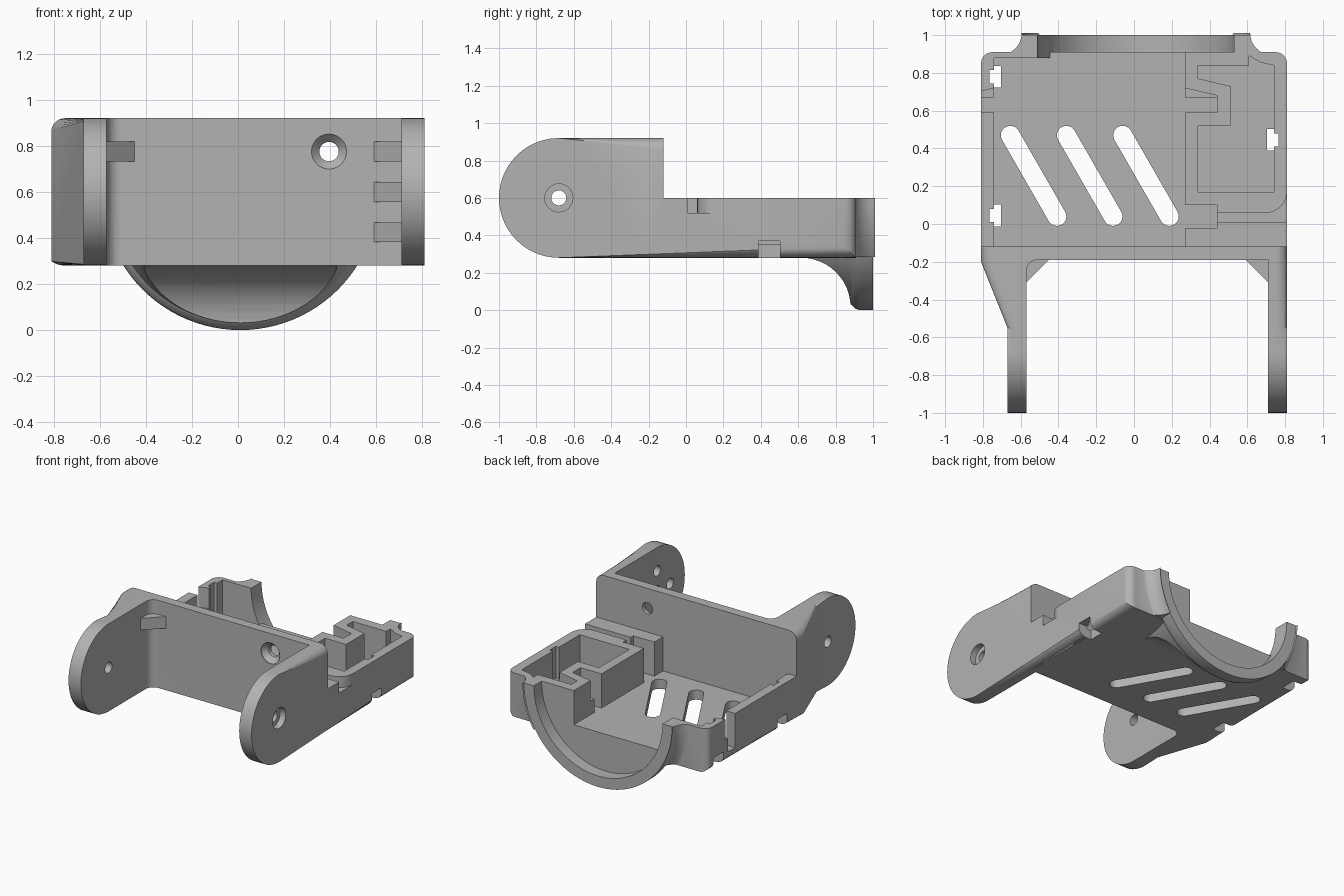
import bpy, bmesh
from math import sin, cos, pi, radians, atan2
from mathutils import Vector

old = bpy.data.objects.get("Cube")
if old:
    bpy.data.objects.remove(old, do_unlink=True)

grey = bpy.data.materials.new("mid_grey")
grey.use_nodes = True
tone = (0.45, 0.45, 0.45, 1)
grey.diffuse_color = tone
grey.node_tree.nodes["Principled BSDF"].inputs["Base Color"].default_value = tone


def finish(bm, name):
    bmesh.ops.recalc_face_normals(bm, faces=bm.faces)
    mesh = bpy.data.meshes.new(name)
    bm.to_mesh(mesh)
    bm.free()
    mesh.materials.append(grey)
    obj = bpy.data.objects.new(name, mesh)
    bpy.context.collection.objects.link(obj)
    return obj


def arc(cx, cy, r, a, b, n=12):
    angles = [radians(a + (b - a) * i / n) for i in range(n + 1)]
    return [(cx + r * cos(t), cy + r * sin(t)) for t in angles]


def prism_mesh(points, axis, lo, hi):
    """Extrude an (x, y) outline along z, or a (y, z) outline along x."""
    bm = bmesh.new()
    place = (lambda a, b, t: (a, b, t)) if axis == "z" else (lambda a, b, t: (t, a, b))
    ends = [[bm.verts.new(place(a, b, t)) for a, b in points] for t in (lo, hi)]
    for ring in ends:
        bm.faces.new(ring)
    for i in range(len(points)):
        j = (i + 1) % len(points)
        bm.faces.new((ends[0][i], ends[0][j], ends[1][j], ends[1][i]))
    return bm


def prism(name, points, lo, hi, axis="z"):
    return finish(prism_mesh(points, axis, lo, hi), name)


def box(name, x0, x1, y0, y1, z0, z1):
    return prism(name, [(x0, y0), (x1, y0), (x1, y1), (x0, y1)], z0, z1)


def lathe(name, profile, centre, axis="y", n=32, clips=()):
    """Turn (radius, position) pairs about the x or y axis, then trim by planes."""
    bm = bmesh.new()
    rings = []
    for r, t in profile:
        ring = []
        for k in range(n):
            p, q = centre[0] + r * cos(2 * pi * k / n), centre[1] + r * sin(2 * pi * k / n)
            ring.append(bm.verts.new((p, t, q) if axis == "y" else (t, p, q)))
        rings.append(ring)
    for a, b in zip(rings, rings[1:]):
        for k in range(n):
            m = (k + 1) % n
            bm.faces.new((a[k], a[m], b[m], b[k]))
    bm.faces.new(rings[0])
    bm.faces.new(rings[-1])
    for point, normal in clips:
        geom = bm.verts[:] + bm.edges[:] + bm.faces[:]
        bmesh.ops.bisect_plane(bm, geom=geom, plane_co=point, plane_no=normal, clear_outer=True)
        bmesh.ops.holes_fill(bm, edges=[e for e in bm.edges if e.is_boundary])
    return finish(bm, name)


def combine(target, tool, operation):
    mod = target.modifiers.new("combine", "BOOLEAN")
    mod.object, mod.operation, mod.solver = tool, operation, "EXACT"
    bpy.context.view_layer.objects.active = target
    bpy.ops.object.modifier_apply(modifier=mod.name)
    bpy.data.objects.remove(tool, do_unlink=True)


def cut(tool):
    combine(bracket, tool, "DIFFERENCE")


def add(tool):
    combine(bracket, tool, "UNION")


# Outer block: round-ended side profile, rounded along its outer edges
side = [(-0.12, 0.6), (-0.12, 0.92)] + arc(-0.68, 0.6, 0.32, 90, 270, 28)
side += [(0.91, 0.28), (0.91, 0.6)]
bm = prism_mesh(side, "x", -0.81, 0.81)


def is_outer_edge(e):
    a, b = (v.co for v in e.verts)
    if abs(a.x - b.x) > 0.1:
        return False
    mid = (a + b) / 2
    step = abs(mid.y + 0.12) < 0.01 or abs(mid.z - 0.6) < 0.001 and mid.y > 0
    return not step


bmesh.ops.bevel(bm, geom=[e for e in bm.edges if is_outer_edge(e)], offset=0.06,
                segments=6, profile=0.5, affect="EDGES")
# Right arm steps inward along a taper
for y in (-0.55, -0.2):
    bmesh.ops.bisect_plane(bm, geom=bm.verts[:] + bm.edges[:] + bm.faces[:],
                           plane_co=(0, y, 0), plane_no=(0, 1, 0))
for v in bm.verts:
    if v.co.x < 0:
        v.co.x += 0.14 * min(1, max(0, (-0.2 - v.co.y) / 0.35))
bracket = finish(bm, "bracket")

# Half-round rear collar, blended into the underside and the rear wall
axis = (0.01, 0.6)
rim = [(0.6, 1), (0.6, 0.93), (0.592, 0.905), (0.57, 0.885), (0.55, 0.8), (0.52, 0.6)]
collar = lathe("collar", rim, axis, n=96, clips=[((0, 0, 0.6), (0, 0, 1))])
blend = [(0.615, 0.599), (0.615, 0.28)] + arc(0.615, 0.015, 0.265, 90, 0)
blend += [(0.88, -0.1), (1.1, -0.1), (1.1, 0.7), (0.615, 0.7)]
combine(collar, prism("blend", blend, -0.8, 0.8, "x"), "INTERSECT")
add(collar)
flare = [(0.6, 1)] + arc(0.72, 1.01, 0.115, 180, 270, 8) + [(0.72, 0.86)]
add(lathe("collar_flare", flare, axis, n=96,
          clips=[((0, 0, 0.6), (0, 0, 1)), ((0, 0, 0.285), (0, 0, -1))]))

# Gap between the arms, with corner gussets
cut(prism("arm_gap", [(-0.57, -1.2), (0.71, -1.2), (0.71, -0.19)]
          + arc(-0.51, -0.25, 0.06, 90, 180, 6), 0.1, 1.2))
gussets = [(-0.57, -1, 0.775), (0.71, 1, 0.775), (0.71, 1, 0.6), (0.71, 1, 0.425)]
for x, s, z in gussets:
    tri = [(x + s * 0.02, -0.33), (x + s * 0.02, -0.17), (x - s * 0.14, -0.17)]
    add(prism("gusset", tri, z - 0.043, z + 0.043))

# Tray and collar bore
cut(box("tray", -0.74, 0.27, -0.12, 0.88, 0.35, 1.2))
cut(lathe("bore", [(0.52, 0.91), (0.52, 1.2)], axis, n=96))
cut(lathe("doorway", [(0.52, 0.8), (0.52, 0.95)], axis, n=96,
          clips=[((0, 0, 0.35), (0, 0, -1)), ((0.27, 0, 0), (1, 0, 0))]))

# Side compartment with hooked inner wall
cut(prism("compartment", [(0.34, 0.17), (0.74, 0.17), (0.74, 0.84), (0.67, 0.855),
                          (0.61, 0.89), (0.61, 0.84), (0.34, 0.84), (0.34, 0.77),
                          (0.51, 0.73), (0.51, 0.52), (0.34, 0.52)], 0.35, 1.2))

# Strap slots, one in the hook and one in the opposite wall
cut(box("hook_slot", 0.2, 0.44, 0.59, 0.67, 0.35, 1.2))
cut(prism("hook_lead", [(0.2, 0.65), (0.44, 0.65), (0.44, 0.68), (0.2, 0.735)], 0.45, 1.2))
cut(box("wall_slot", -0.9, -0.7, 0.59, 0.67, 0.35, 1.2))
cut(prism("wall_lead", [(-0.9, 0.65), (-0.7, 0.65), (-0.7, 0.73), (-0.9, 0.68)], 0.45, 1.2))

# Cable pocket and its channel out through the side wall
cut(box("cable_pocket", 0.2, 0.44, -0.02, 0.1, 0.35, 1.2))
channel = [(0.4, 0.01), (0.9, 0.01), (0.9, 0.16)] + arc(0.7, 0.17, 0.11, 0, -90, 8) + [(0.4, 0.06)]
cut(prism("cable_channel", channel, 0.52, 1.2))

# Clip slots at the foot of the side walls
for s, y in ((-1, 0.78), (-1, 0.045), (1, 0.445)):
    x0, x1, x2 = 0.705 * s, 0.765 * s, 0.9 * s
    cut(box("clip_notch", min(x0, x2), max(x0, x2), y - 0.057, y + 0.057, 0.1, 0.37))
    cut(box("clip_groove", min(x0, x1), max(x0, x1), y - 0.035, y + 0.035, 0.11, 1.2))

# Slanted vents in the floor
for x in (-0.655, -0.358, -0.06):
    a, b = Vector((x, 0.47)), Vector((x + 0.247, 0.04))
    d = math_angle = atan2(b.y - a.y, b.x - a.x) * 180 / pi
    vent = arc(a.x, a.y, 0.05, d + 90, d + 270) + arc(b.x, b.y, 0.05, d - 90, d + 90)
    cut(prism("vent", vent, 0.1, 0.5))

# Pivot holes, with a recess outside the left arm and blind holes inside it
pivot = (-0.68, 0.6)
cut(lathe("right_pivot", [(0.04, -0.9), (0.04, -0.4)], pivot, "x"))
cut(lathe("left_pivot", [(0.04, 0.6), (0.04, 0.765), (0.075, 0.765), (0.075, 0.9)], pivot, "x"))
for dy, dz in ((0.15, 0), (-0.15, 0), (0, 0.15), (0, -0.15)):
    cut(lathe("horn_hole", [(0.038, 0.65), (0.038, 0.77)], (pivot[0] + dy, pivot[1] + dz), "x", 20))

# Countersunk hole in the cross wall
cut(lathe("screw_hole", [(0.076, -0.25), (0.076, -0.185), (0.042, -0.15), (0.042, -0.05)],
          (0.395, 0.775)))

bpy.ops.object.select_all(action="DESELECT")
bracket.select_set(True)
bpy.context.view_layer.objects.active = bracket
bpy.ops.object.shade_smooth_by_angle(angle=radians(30))
